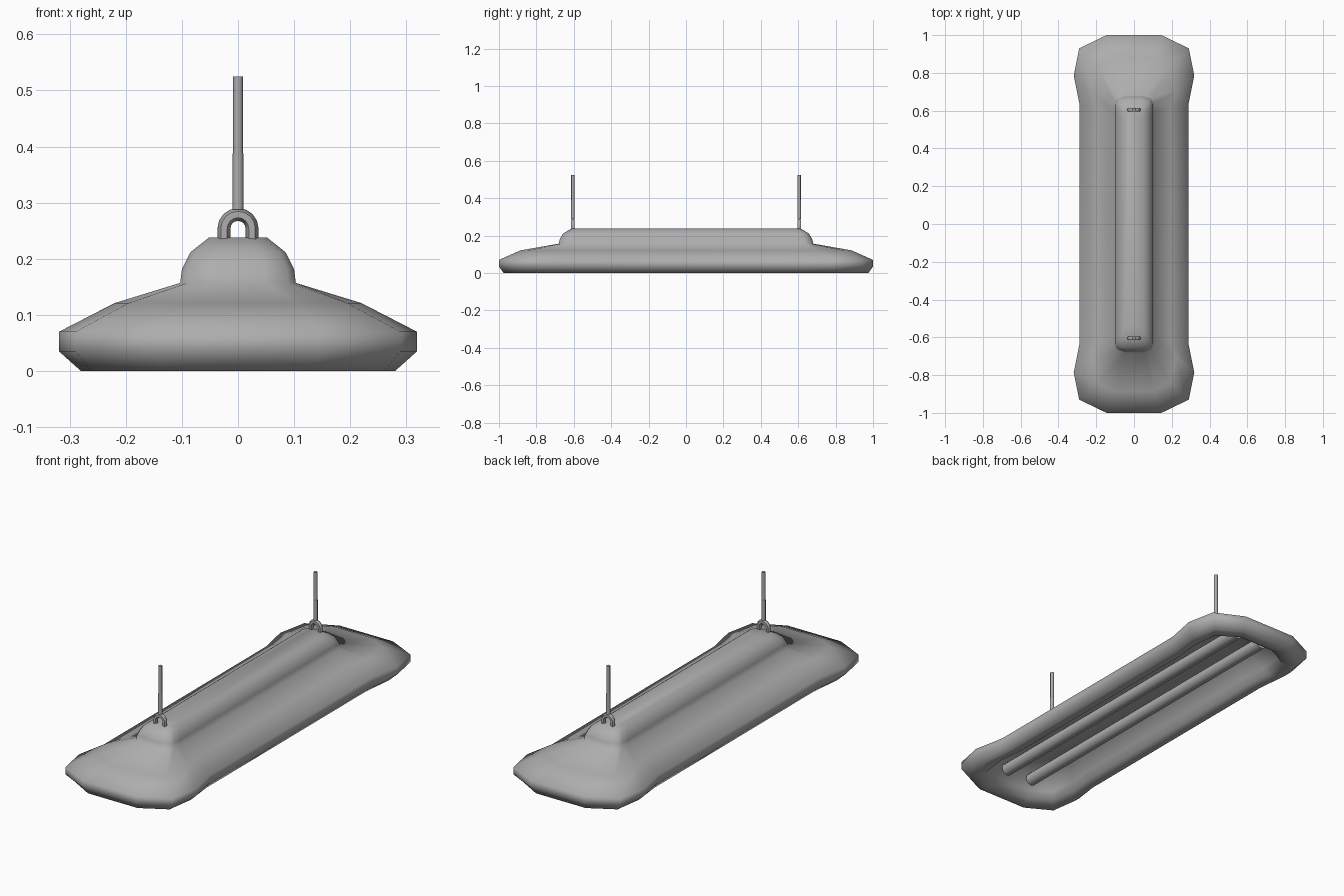
import bpy, bmesh
from math import pi, sin, cos, radians

if "Cube" in bpy.data.objects:
    bpy.data.objects.remove(bpy.data.objects["Cube"], do_unlink=True)

GREY = (0.42, 0.42, 0.42, 1)
mat = bpy.data.materials.new("grey metal")
mat.use_nodes = True
mat.diffuse_color = GREY
mat.node_tree.nodes["Principled BSDF"].inputs["Base Color"].default_value = GREY


def finish(ob, angle):
    """Give the part its material and smooth shading."""
    ob.data.materials.append(mat)
    bpy.ops.object.select_all(action='DESELECT')
    ob.select_set(True)
    bpy.context.view_layer.objects.active = ob
    bpy.ops.object.shade_smooth_by_angle(angle=radians(angle))


def ring(quarter, fx, fy):
    """Mirror a quarter outline into a full loop, scaled in x and y."""
    q = [(x * fx, y * fy) for x, y in quarter]
    back = q + [(-x, y) for x, y in reversed(q)]
    return back + [(-x, -y) for x, y in back]


def loft(name, sections, angle):
    """Skin a stack of (quarter outline, x scale, y scale, z) sections."""
    bm = bmesh.new()
    loops = [[bm.verts.new((x, y, z)) for x, y in ring(q, fx, fy)]
             for q, fx, fy, z in sections]
    n = len(loops[0])
    for a, b in zip(loops, loops[1:]):
        for i in range(n):
            j = (i + 1) % n
            bm.faces.new((a[i], a[j], b[j], b[i]))
    bm.faces.new(loops[0])
    bm.faces.new(loops[-1])
    bmesh.ops.recalc_face_normals(bm, faces=bm.faces)
    me = bpy.data.meshes.new(name)
    bm.to_mesh(me)
    bm.free()
    ob = bpy.data.objects.new(name, me)
    bpy.context.collection.objects.link(ob)
    finish(ob, angle)


def cylinder(name, radius, length, loc, rot=(0, 0, 0), sides=12):
    bpy.ops.mesh.primitive_cylinder_add(vertices=sides, radius=radius, depth=length,
                                        location=loc, rotation=rot)
    ob = bpy.context.object
    ob.name = name
    finish(ob, 50)


# Quarter outlines: flared rim, its underside, shoulder, and top housing
rim = [(0.288, 0.63), (0.319, 0.785), (0.29, 0.93), (0.145, 1.0)]
rim_base = [(0.264, 0.62), (0.28, 0.77), (0.26, 0.905), (0.135, 0.975)]
shoulder = [(0.195, 0.62), (0.22, 0.70), (0.195, 0.84), (0.105, 0.885)]
housing = [(0.103, 0.60), (0.103, 0.64), (0.09, 0.667), (0.05, 0.68)]

# Shade: hollow underside, broad lip, rounded rim, outside, then the top housing
loft("lamp_shade", [
    (housing, 0.95, 1.08, 0.128),
    (shoulder, 0.8, 0.96, 0.1),
    (rim_base, 0.74, 0.915, 0.045),
    (rim_base, 0.8, 0.935, 0.01),
    (rim_base, 0.9, 0.965, 0),
    (rim_base, 1, 1, 0),
    (rim, 1, 1, 0.035),
    (rim, 1, 1, 0.07),
    (shoulder, 1, 1, 0.121),
    (housing, 1, 1, 0.157),
    (housing, 0.97, 0.992, 0.182),
    (housing, 0.82, 0.965, 0.212),
    (housing, 0.5, 0.9, 0.238)], 80)

# Pair of light tubes
for side, s in (("left", 1), ("right", -1)):
    cylinder(side + "_tube", 0.03, 1.7, (s * 0.074, 0, 0.074), (pi / 2, 0, 0))

# Hanging eyes and rods at both ends
for end, s in (("front", -1), ("back", 1)):
    y = s * 0.605
    cu = bpy.data.curves.new(end + "_eye", 'CURVE')
    cu.dimensions = '3D'
    cu.bevel_depth = 0.0115
    cu.bevel_resolution = 1
    arc = [(0.025 * cos(a), 0.254 + 0.025 * sin(a)) for a in [pi * i / 8 for i in range(9)]]
    path = [(0.025, 0.23)] + arc + [(-0.025, 0.23)]
    sp = cu.splines.new('POLY')
    sp.points.add(len(path) - 1)
    for p, (x, z) in zip(sp.points, path):
        p.co = (x, y, z, 1)
    eye = bpy.data.objects.new(end + "_eye", cu)
    bpy.context.collection.objects.link(eye)
    bpy.ops.object.select_all(action='DESELECT')
    eye.select_set(True)
    bpy.context.view_layer.objects.active = eye
    bpy.ops.object.convert(target='MESH')
    finish(bpy.context.object, 60)
    cylinder(end + "_rod_sleeve", 0.01, 0.1, (0, y, 0.338), sides=8)
    cylinder(end + "_rod", 0.009, 0.235, (0, y, 0.4075), sides=8)
